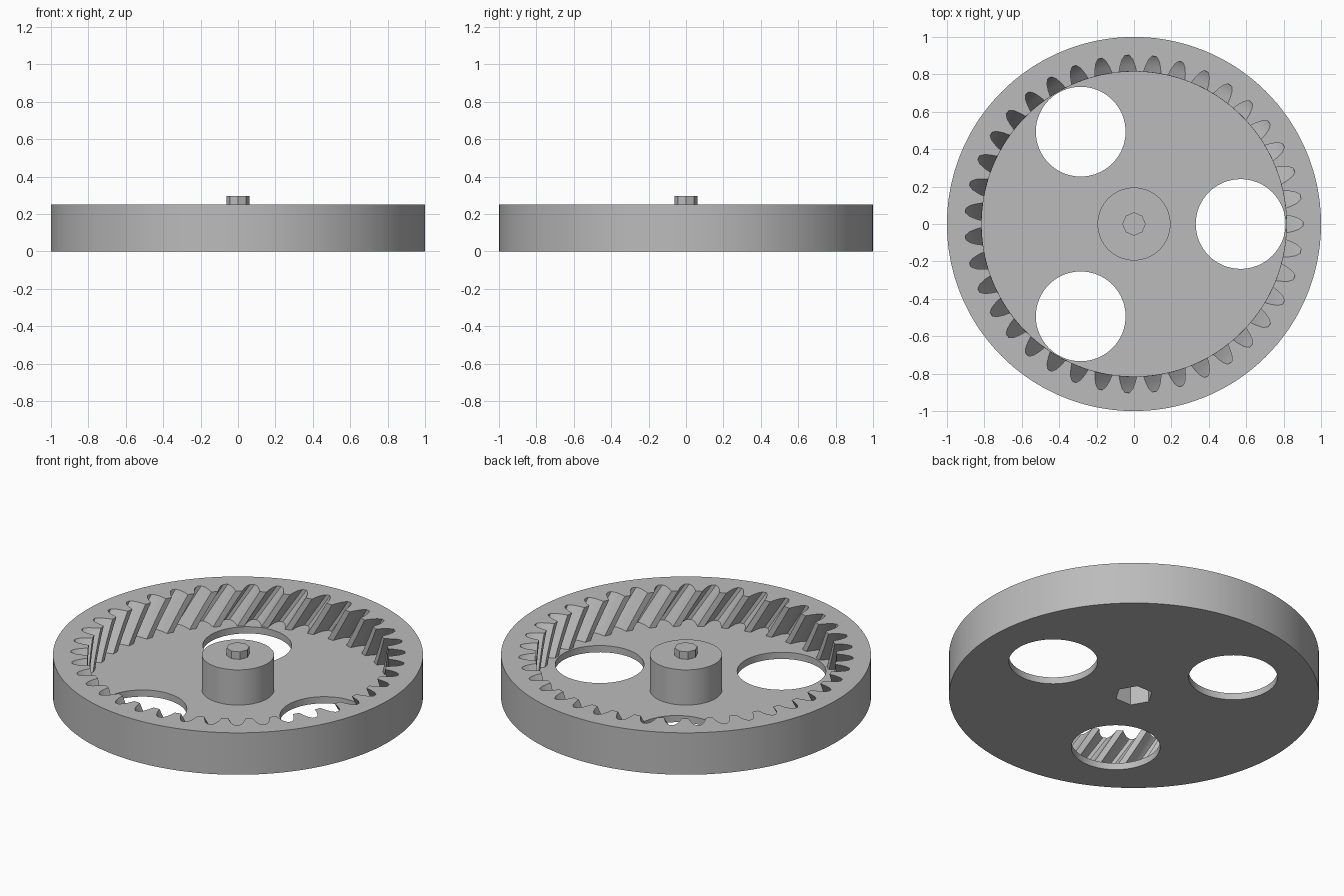
import bpy
import bmesh
from math import cos, sin, tau, radians

cube = bpy.data.objects.get("Cube")
if cube:
    bpy.data.objects.remove(cube, do_unlink=True)

TEETH = 39
HEIGHT, FLOOR = 0.25, 0.04
TWIST = -0.15          # helix turn from floor to rim
LAYERS = 6
# One tooth gap: (fraction of pitch, radius)
GAP = [(-.36, .815), (-.29, .85), (-.2, .882), (-.08, .903),
       (.08, .903), (.2, .882), (.29, .85), (.36, .815)]

grey = bpy.data.materials.new("plain_grey")
grey.use_nodes = True
grey.diffuse_color = (0.5, 0.5, 0.5, 1)
grey.node_tree.nodes["Principled BSDF"].inputs["Base Color"].default_value = (0.5, 0.5, 0.5, 1)


def cylinder(name, radius, z0, z1, sides, x=0, y=0, turn=0):
    bpy.ops.mesh.primitive_cylinder_add(vertices=sides, radius=radius, depth=z1 - z0,
                                        location=(x, y, (z0 + z1) / 2), rotation=(0, 0, turn))
    obj = bpy.context.object
    obj.name = name
    obj.data.materials.append(grey)
    return obj


def combine(target, tool, operation):
    mod = target.modifiers.new(operation.lower(), 'BOOLEAN')
    mod.object, mod.operation, mod.solver = tool, operation, 'EXACT'
    bpy.context.view_layer.objects.active = target
    bpy.ops.object.modifier_apply(modifier=mod.name)
    bpy.data.objects.remove(tool, do_unlink=True)


# Cup with a helical toothed inner wall
profile = [((i + f) * tau / TEETH, r) for i in range(TEETH) for f, r in GAP]
bm = bmesh.new()


def loop(z, turn=0, radius=None):
    return [bm.verts.new(((radius or r) * cos(a + turn), (radius or r) * sin(a + turn), z))
            for a, r in profile]


loops = [loop(0, 0, 1), loop(HEIGHT, 0, 1)]
for k in range(LAYERS + 1):
    t = k / LAYERS
    loops.append(loop(HEIGHT + (FLOOR - HEIGHT) * t, -TWIST * t))
for lower, upper in zip(loops, loops[1:]):
    for i in range(len(profile)):
        bm.faces.new((lower[i - 1], lower[i], upper[i], upper[i - 1]))
bm.faces.new(loops[0][::-1])
bm.faces.new(loops[-1])
bmesh.ops.recalc_face_normals(bm, faces=bm.faces)
mesh = bpy.data.meshes.new("ring_gear")
bm.to_mesh(mesh)
bm.free()
gear = bpy.data.objects.new("ring_gear", mesh)
gear.data.materials.append(grey)
bpy.context.collection.objects.link(gear)

# Hub joined to the floor, with a hexagonal socket underneath
combine(gear, cylinder("hub", 0.195, FLOOR / 2, HEIGHT, 64), 'UNION')
combine(gear, cylinder("hex_cutter", 0.103, -0.1, 0.2, 6, turn=radians(30)), 'DIFFERENCE')

# Three round openings in the floor
for i in range(3):
    a = i * tau / 3
    hole = cylinder("hole_cutter", 0.24, -0.1, FLOOR + 0.1, 64, 0.57 * cos(a), 0.57 * sin(a))
    combine(gear, hole, 'DIFFERENCE')

# Small eight-sided pin on the hub
pin = cylinder("pin", 0.062, HEIGHT, 0.295, 8)

bpy.ops.object.select_all(action='DESELECT')
gear.select_set(True)
bpy.context.view_layer.objects.active = gear
bpy.ops.object.shade_smooth_by_angle(angle=radians(25))
